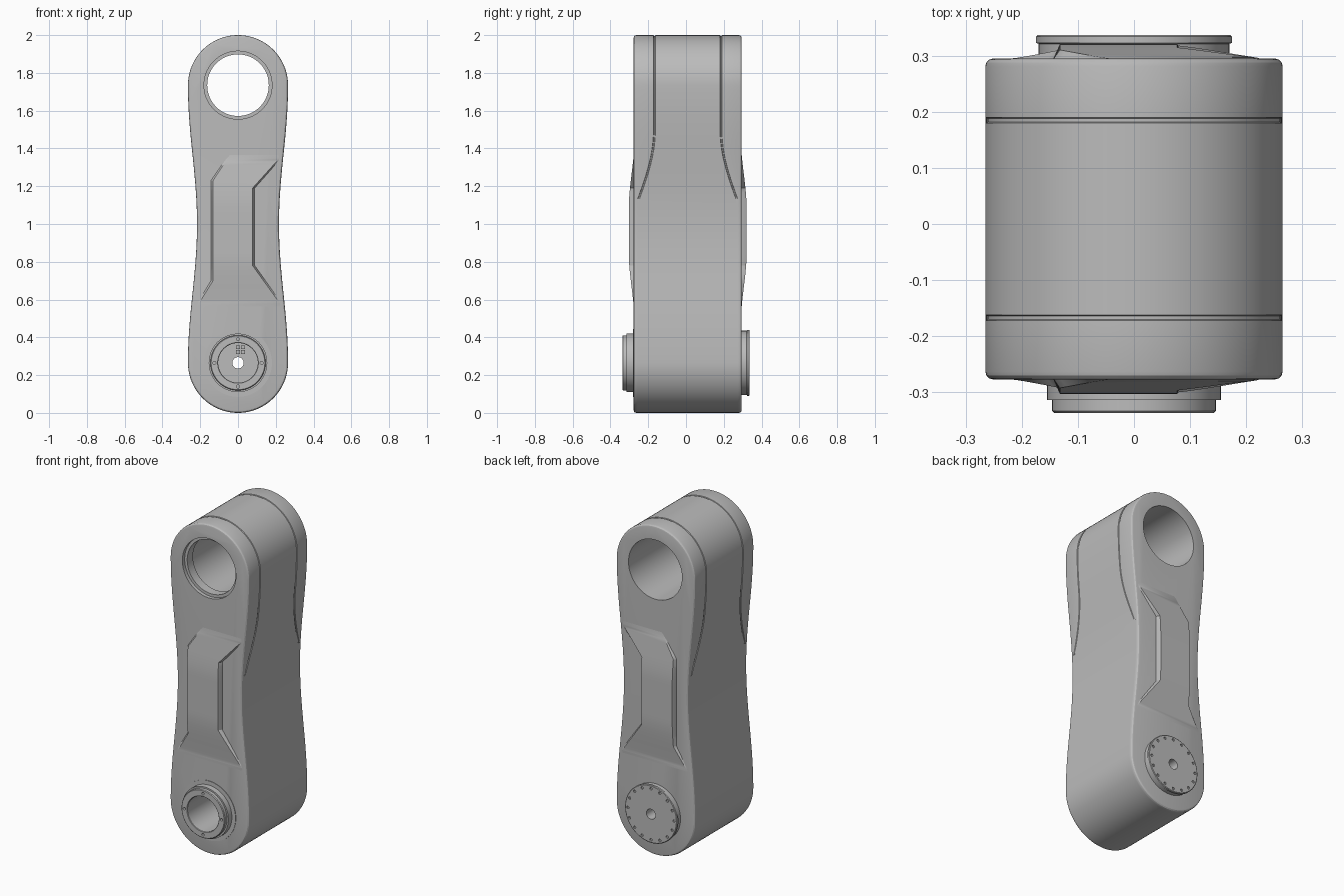
import bpy, bmesh
from math import pi, sin, cos, radians
from mathutils import Vector, Matrix

cube = bpy.data.objects.get("Cube")
if cube:
    bpy.data.objects.remove(cube, do_unlink=True)

FRONT, BACK = -0.277, 0.295      # flat faces of the arm
R, LOW, HIGH = 0.265, 0.265, 1.735   # end radius and pivot heights

grey = bpy.data.materials.new("machined grey")
grey.use_nodes = True
grey.diffuse_color = (0.5, 0.5, 0.5, 1)
grey.node_tree.nodes["Principled BSDF"].inputs["Base Color"].default_value = (0.5, 0.5, 0.5, 1)


def make(name, bm):
    bmesh.ops.recalc_face_normals(bm, faces=bm.faces[:])
    mesh = bpy.data.meshes.new(name)
    bm.to_mesh(mesh)
    bm.free()
    mesh.materials.append(grey)
    ob = bpy.data.objects.new(name, mesh)
    bpy.context.collection.objects.link(ob)
    return ob


def activate(ob):
    bpy.ops.object.select_all(action='DESELECT')
    ob.select_set(True)
    bpy.context.view_layer.objects.active = ob


def smooth(ob):
    activate(ob)
    bpy.ops.object.shade_smooth_by_angle(angle=radians(28))


def bridge(bm, a, b, closed=True):
    n = len(a)
    for i in range(n if closed else n - 1):
        j = (i + 1) % n
        bm.faces.new((a[i], a[j], b[j], b[i]))


def lathe(name, profile, z, n=64):
    """Turn a closed (radius, y) profile about the y axis."""
    bm = bmesh.new()
    rings = [[bm.verts.new((r * cos(2 * pi * k / n), y, z + r * sin(2 * pi * k / n)))
              for k in range(n)] for r, y in profile]
    for a, b in zip(rings, rings[1:] + rings[:1]):
        bridge(bm, a, b)
    return make(name, bm)


def cut(ob, holes):
    """Drill holes given as (radius, y start, y end, x, z, sides)."""
    for r, y0, y1, x, z, n in holes:
        bm = bmesh.new()
        place = Matrix.Translation((x, (y0 + y1) / 2, z)) @ Matrix.Rotation(pi / 2, 4, 'X')
        bmesh.ops.create_cone(bm, cap_ends=True, segments=n, radius1=r, radius2=r,
                              depth=y1 - y0, matrix=place)
        tool = make("cutter", bm)
        tool.hide_render = True
        mod = ob.modifiers.new("drill", 'BOOLEAN')
        mod.operation, mod.solver, mod.object = 'DIFFERENCE', 'EXACT', tool
        activate(ob)
        bpy.ops.object.modifier_apply(modifier=mod.name)
        bpy.data.objects.remove(tool, do_unlink=True)


def half_width(z):
    return 0.241 + 0.024 * cos(pi * (HIGH - z) / (HIGH - 1.0))


def ease(a, b, v):
    t = min(1, max(0, (v - a) / (b - a)))
    return t * t * (3 - 2 * t)


def along(points, z):
    for (z0, x0), (z1, x1) in zip(points, points[1:]):
        if z <= z1:
            return x0 + (x1 - x0) * (z - z0) / (z1 - z0)
    return points[-1][1]


# Arm outline: two round ends joined by waisted sides
ARC, SIDE = 40, 56
heights = [LOW + (HIGH - LOW) * i / SIDE for i in range(SIDE + 1)]
outline = [Vector((half_width(z), 0, z)) for z in heights]
outline += [Vector((R * cos(pi * i / ARC), 0, HIGH + R * sin(pi * i / ARC))) for i in range(1, ARC)]
outline += [Vector((-half_width(z), 0, z)) for z in reversed(heights)]
outline += [Vector((-R * cos(pi * i / ARC), 0, LOW - R * sin(pi * i / ARC))) for i in range(1, ARC)]
inward = []
for i, p in enumerate(outline):
    t = (outline[(i + 1) % len(outline)] - outline[i - 1]).normalized()
    inward.append(Vector((-t.z, 0, t.x)))


def seam(z):
    """Distance of the side seam from the face, and its depth."""
    t = min(1, max(0, (z - 1.13) / 0.37))
    return 0.02 + 0.085 * sin(pi / 2 * t), 0.004 * min(1, t * 8)


# Arm body: rings from front to back with rounded rims and seam grooves
bm = bmesh.new()
rings = []


def ring(place):
    verts = []
    for p, n in zip(outline, inward):
        inset, y = place(p.z)
        verts.append(bm.verts.new(p + n * inset + Vector((0, y, 0))))
    rings.append(verts)


B = 0.014
rim = [(B * (1 - sin(a)), B * (1 - cos(a))) for a in (0, pi / 6, pi / 3, pi / 2)]
groove = [(0, 0), (1, 0.002), (1, 0.008), (0, 0.010)]
for face, s in ((FRONT, 1), (BACK, -1)):
    steps = [lambda z, i=i, d=d: (i, face + s * d) for i, d in rim]
    steps += [lambda z, k=k, g=g: (k * seam(z)[1], face + s * (seam(z)[0] + g)) for k, g in groove]
    for step in (steps if s > 0 else reversed(steps)):
        ring(step)
for a, b in zip(rings, rings[1:]):
    bridge(bm, a, b)
bm.faces.new(rings[0])
bm.faces.new(rings[-1])
arm = make("arm_body", bm)
cut(arm, [(0.18, -0.5, 0.5, 0, HIGH, 72),
          (0.105, -0.5, 0.05, 0, LOW, 64),
          (0.03, -0.5, 0.5, 0, LOW, 32)])
smooth(arm)

# Raised centre panels with a notch on each side
left_edge = [(0.48, -0.3), (0.58, -0.22), (0.70, -0.145), (1.23, -0.145), (1.45, 0.0)]
right_edge = [(0.48, 0.3), (0.60, 0.22), (0.78, 0.09), (1.19, 0.09), (1.34, 0.225), (1.45, 0.26)]
rows = sorted({0.48 + 0.97 * i / 48 for i in range(49)} | {z for z, x in left_edge + right_edge})
for name, face, s in (("front_panel", FRONT, -1), ("back_panel", BACK, 1)):
    bm = bmesh.new()
    strips = []
    for z in rows:
        limit = half_width(z) - 0.014
        x0 = max(along(left_edge, z), -limit)
        x1 = min(along(right_edge, z), limit)
        lift = 0.030 * ease(0.48, 0.85, z) * (1 - ease(1.08, 1.45, z)) - 0.004
        section = [(x0, -0.008), (x0, -0.003), (x0 + 0.013, lift),
                   (x1 - 0.013, lift), (x1, -0.003), (x1, -0.008)]
        strips.append([bm.verts.new((x, face + s * d, z)) for x, d in section])
    for a, b in zip(strips, strips[1:]):
        bridge(bm, a, b)
    bm.faces.new(strips[0])
    bm.faces.new(strips[-1])
    smooth(make(name, bm))

# Lip inside the upper bore
smooth(lathe("bore_lip", [(0.163, -0.255), (0.182, -0.255), (0.182, -0.2), (0.163, -0.2)], HIGH, 72))

# Front hub: washer, stepped collar and open bore
smooth(lathe("front_washer", [(0.15, -0.27), (0.15, -0.28), (0.18, -0.28), (0.18, -0.27)], LOW))
hub = lathe("front_hub", [(0.105, -0.25), (0.105, -0.334), (0.108, -0.337), (0.142, -0.337),
                          (0.146, -0.333), (0.146, -0.314), (0.155, -0.314), (0.155, -0.25)], LOW)
cut(hub, [(0.008, -0.4, -0.32, 0.125 * cos(pi * k / 2), LOW + 0.125 * sin(pi * k / 2), 12)
          for k in range(4)])
smooth(hub)

# Back flange with a ring of bolt holes
flange = lathe("back_flange", [(0.03, 0.28), (0.03, 0.337), (0.171, 0.337), (0.175, 0.334),
                               (0.175, 0.323), (0.17, 0.321), (0.17, 0.28)], LOW)
cut(flange, [(0.008, 0.329, 0.4, 0.155 * cos(pi * k / 8), LOW + 0.155 * sin(pi * k / 8), 12)
             for k in range(16)])
smooth(flange)

# Small connector blocks on the floor of the front bore
for i, x in enumerate((0.0, 0.027)):
    for j, z in enumerate((0.322, 0.347)):
        bm = bmesh.new()
        bmesh.ops.create_cube(bm, size=1, matrix=Matrix.Translation((x, 0.045, z))
                              @ Matrix.Diagonal((0.02, 0.02, 0.02, 1)))
        make(f"connector_{i}_{j}", bm)
